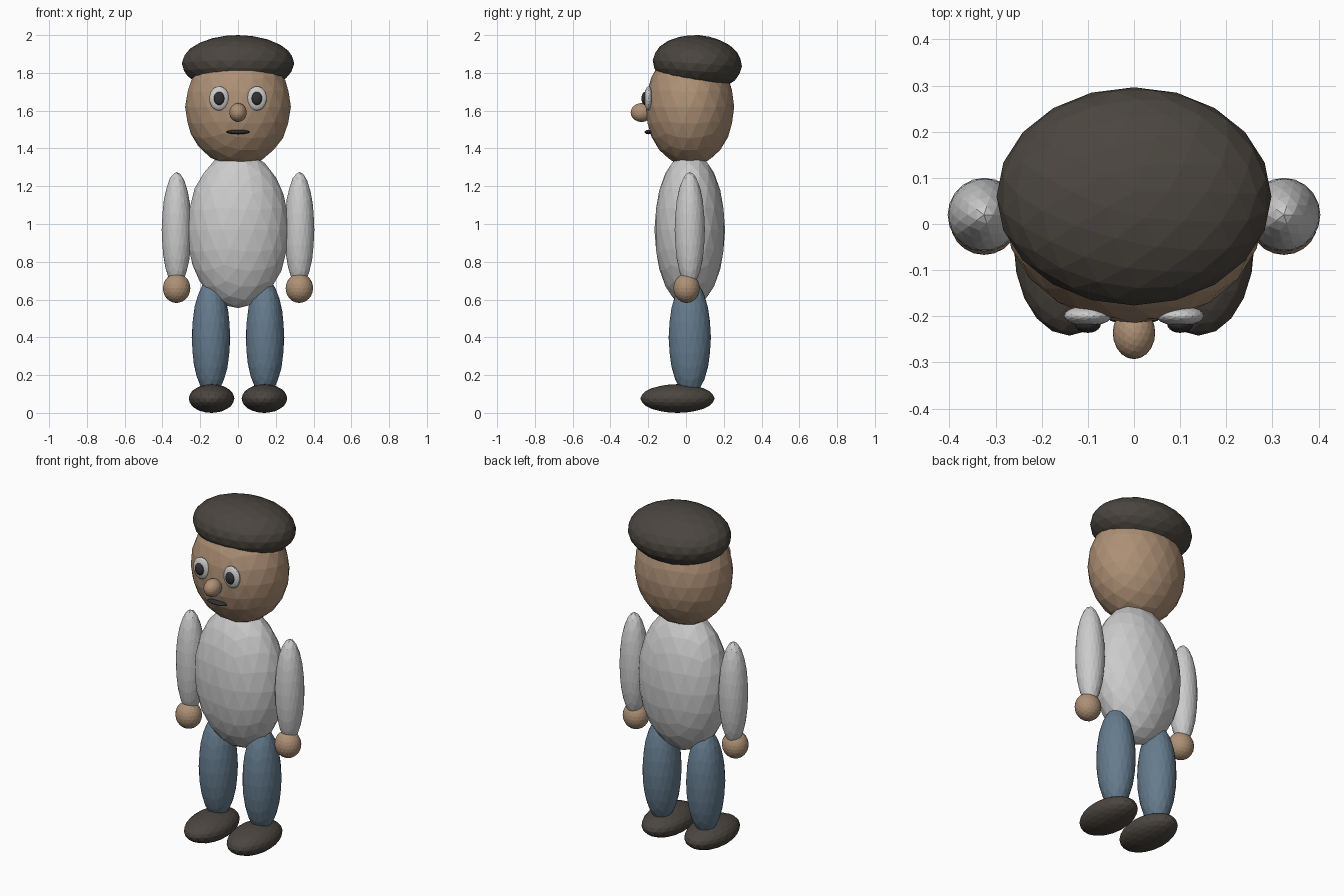
import bpy
from math import radians

if "Cube" in bpy.data.objects:
    bpy.data.objects.remove(bpy.data.objects["Cube"])


def material(name, rgb):
    m = bpy.data.materials.new(name)
    m.diffuse_color = (*rgb, 1)
    m.use_nodes = True
    m.node_tree.nodes["Principled BSDF"].inputs["Base Color"].default_value = m.diffuse_color
    return m


SKIN = material("skin", (0.42, 0.28, 0.18))
DENIM = material("denim", (0.13, 0.20, 0.27))
DARK = material("dark_cloth", (0.07, 0.06, 0.05))
SHIRT = material("shirt", (0.6, 0.6, 0.58))
WHITE = material("eye_white", (0.75, 0.75, 0.75))
BLACK = material("black", (0.03, 0.03, 0.03))


def blob(name, centre, radii, mat, tilt=0):
    """Faceted ellipsoid made from an icosphere."""
    bpy.ops.mesh.primitive_ico_sphere_add(subdivisions=3, radius=1, location=centre)
    ob = bpy.context.object
    ob.name = name
    ob.scale = radii
    ob.rotation_euler.x = radians(tilt)
    ob.data.materials.append(mat)
    return ob


def pair(name, centre, radii, mat):
    """The same ellipsoid on both sides of the body."""
    for side, s in (("left", 1), ("right", -1)):
        blob(f"{name}_{side}", (s * centre[0], centre[1], centre[2]), radii, mat)


# Body, head and cap
blob("torso", (0, 0.02, 0.97), (0.27, 0.187, 0.415), SHIRT)
blob("head", (0, 0.02, 1.62), (0.28, 0.235, 0.315), SKIN)
blob("cap", (0, 0.06, 1.85), (0.298, 0.237, 0.15), DARK, -4)

# Face
blob("nose", (0, -0.236, 1.59), (0.046, 0.057, 0.05), SKIN)
blob("mouth", (0, -0.197, 1.487), (0.062, 0.022, 0.012), BLACK)
pair("eye", (0.10, -0.199, 1.665), (0.052, 0.022, 0.064), WHITE)
pair("pupil", (0.10, -0.217, 1.665), (0.028, 0.019, 0.035), BLACK)

# Limbs
pair("arm", (0.325, 0.02, 0.97), (0.079, 0.08, 0.305), SHIRT)
pair("hand", (0.325, 0.003, 0.66), (0.073, 0.07, 0.078), SKIN)
pair("leg", (0.143, 0.02, 0.40), (0.102, 0.112, 0.31), DENIM)
pair("shoe", (0.14, -0.045, 0.076), (0.121, 0.197, 0.076), DARK)
